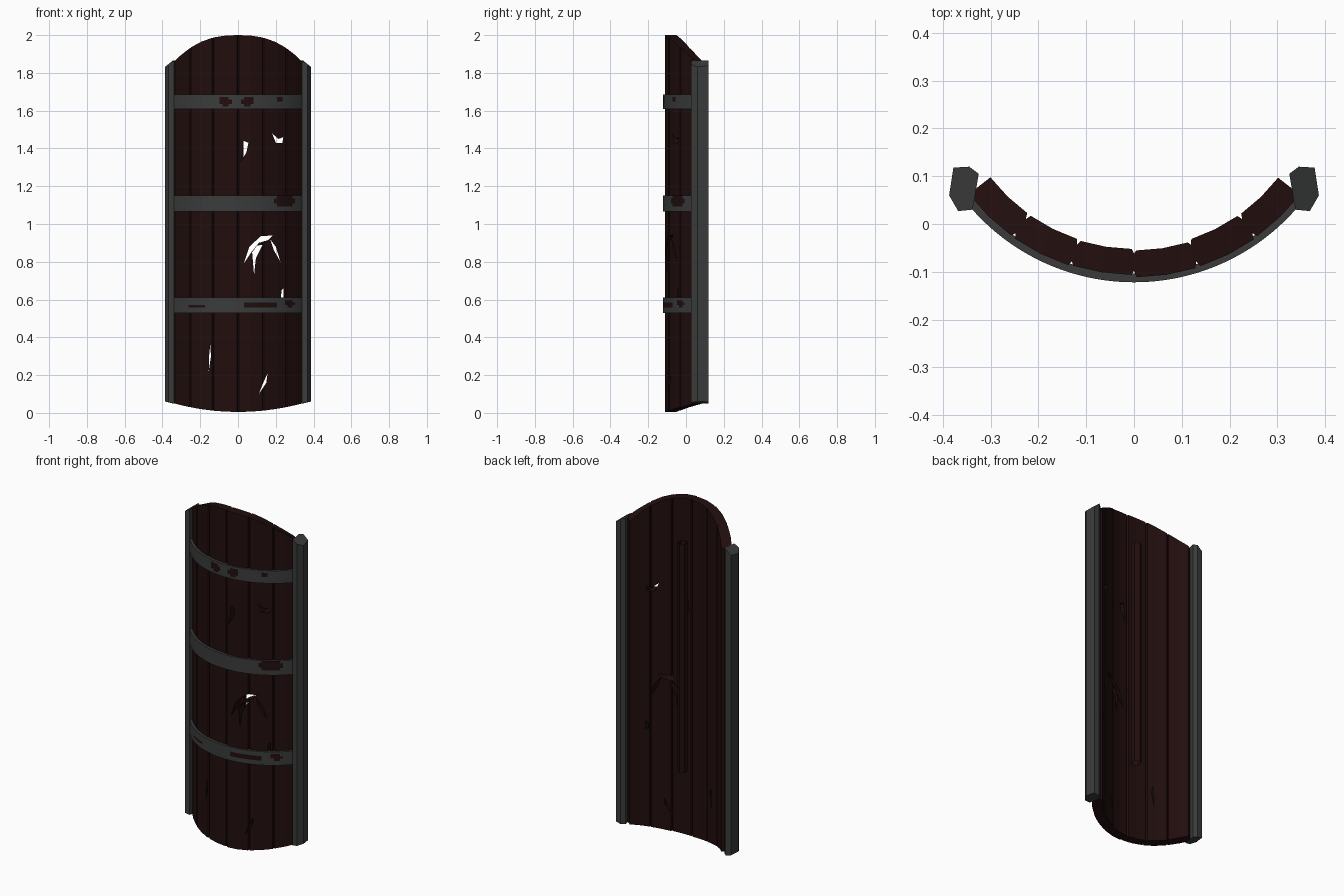
import bpy, bmesh, math, random

if "Cube" in bpy.data.objects:
    bpy.data.objects.remove(bpy.data.objects["Cube"])
random.seed(4)

CY = 0.33                      # centre of the shield's curve, in y
R_OUT, R_IN = 0.44, 0.382      # front and back radius of the wood


def material(name, rgb):
    m = bpy.data.materials.new(name)
    m.diffuse_color = (*rgb, 1)
    m.use_nodes = True
    m.node_tree.nodes["Principled BSDF"].inputs["Base Color"].default_value = m.diffuse_color
    return m


WOOD = material("dark red wood", (0.0155, 0.0042, 0.0042))
IRON = material("dark iron", (0.043, 0.044, 0.044))


def finish(name, bm, mats):
    bmesh.ops.recalc_face_normals(bm, faces=bm.faces[:])
    me = bpy.data.meshes.new(name)
    bm.to_mesh(me)
    bm.free()
    for m in mats:
        me.materials.append(m)
    ob = bpy.data.objects.new(name, me)
    bpy.context.collection.objects.link(ob)
    return ob


def curved_slab(name, cols, rows, z_low, z_high, mats, rule=None):
    """Closed slab around the curve; cols = (angle, outer r, inner r)."""
    bm = bmesh.new()
    n = len(cols)
    grid = [[], []]
    for side in (0, 1):
        for c in cols:
            a, r = c[0], c[1 + side]
            x = math.sin(a) * R_OUT
            lo, hi = z_low(x), z_high(x)
            grid[side].append([bm.verts.new((math.sin(a) * r, CY - math.cos(a) * r,
                                             lo + (hi - lo) * k / rows))
                               for k in range(rows + 1)])
    o, i = grid
    for c in range(n - 1):
        for g in (o, i):
            for k in range(rows):
                f = bm.faces.new((g[c][k], g[c + 1][k], g[c + 1][k + 1], g[c][k + 1]))
                if rule and g is o:
                    p = f.calc_center_median()
                    f.material_index = rule(p.x, p.z)
        for k in (0, rows):
            bm.faces.new((o[c][k], o[c + 1][k], i[c + 1][k], i[c][k]))
    for c in (0, n - 1):
        for k in range(rows):
            bm.faces.new((o[c][k], o[c][k + 1], i[c][k + 1], i[c][k]))
    return finish(name, bm, mats)


def prism(name, pts, place, low, high, mats, caps=True):
    """Extrude a 2D outline; place(u, v, t) gives the point, low/high may vary."""
    bm = bmesh.new()
    a = [bm.verts.new(place(u, v, low(u))) for u, v in pts]
    b = [bm.verts.new(place(u, v, high(u))) for u, v in pts]
    for k in range(len(pts)):
        j = (k + 1) % len(pts)
        bm.faces.new((a[k], a[j], b[j], b[k]))
    if caps:
        bm.faces.new(a)
        bm.faces.new(b)
    return finish(name, bm, mats)


# Board: six planks with grooves between them
PLANKS, HALF = 6, math.radians(53)
step = 2 * HALF / PLANKS
cols = []
for p in range(PLANKS):
    a0 = -HALF + p * step
    d_out, d_in = random.uniform(-0.004, 0.002), random.uniform(-0.003, 0.005)
    if p:
        cols.append((a0, R_OUT - 0.012, R_IN + 0.01))
    for t in (0.04, 0.5, 0.96):
        cols.append((a0 + t * step, R_OUT + d_out, R_IN + d_in))
board = curved_slab("plank_board", cols, 1,
                    lambda x: 0.005 + 0.045 * (x / 0.34) ** 2,
                    lambda x: 2.0 - 0.14 * abs(x / 0.34) ** 2.5, [WOOD])

# Splits and holes broken through the planks (outlines in x, z)
cracks = [
    [(0.03, 0.79), (0.06, 0.88), (0.12, 0.935), (0.185, 0.94), (0.16, 0.915),
     (0.11, 0.9), (0.07, 0.85)],
    [(0.075, 0.85), (0.085, 0.73), (0.095, 0.82), (0.13, 0.89), (0.1, 0.885)],
    [(0.17, 0.92), (0.19, 0.86), (0.225, 0.8), (0.2, 0.88)],
    [(0.015, 1.33), (0.045, 1.38), (0.055, 1.43), (0.03, 1.44), (0.025, 1.39)],
    [(0.18, 1.48), (0.2, 1.43), (0.235, 1.43), (0.24, 1.46), (0.215, 1.45)],
    [(-0.155, 0.22), (-0.143, 0.3), (-0.147, 0.36), (-0.153, 0.3)],
    [(0.11, 0.1), (0.15, 0.16), (0.157, 0.21), (0.138, 0.17)],
    [(0.228, 0.61), (0.24, 0.61), (0.24, 0.66), (0.23, 0.65)],
]
for pts in cracks:
    cutter = prism("crack_cutter", pts, lambda u, v, t: (u, t, v),
                   lambda u: -0.25, lambda u: 0.1, [WOOD])
    cutter.hide_render = True
    mod = board.modifiers.new("crack", 'BOOLEAN')
    mod.operation, mod.solver, mod.object = 'DIFFERENCE', 'EXACT', cutter
    bpy.context.view_layer.objects.active = board
    bpy.ops.object.modifier_apply(modifier=mod.name)
    bpy.data.objects.remove(cutter)

# Iron bands across the front, with worn patches (x, z, half width, half height)
patches = [(-0.07, 1.65, 0.032, 0.026), (0.05, 1.65, 0.03, 0.028),
           (0.22, 1.66, 0.02, 0.015), (0.245, 1.12, 0.06, 0.03),
           (0.12, 0.57, 0.09, 0.016), (-0.22, 0.565, 0.04, 0.01),
           (0.27, 0.58, 0.025, 0.02)]


def worn(x, z):
    return int(any(((x - px) / w) ** 2 + ((z - pz) / h) ** 2 < 1
                   for px, pz, w, h in patches))


BAND = math.radians(50)
band_cols = [(-BAND + 2 * BAND * k / 48, 0.452, 0.434) for k in range(49)]
for label, z0, z1 in (("lower", 0.53, 0.61), ("middle", 1.065, 1.15), ("upper", 1.61, 1.685)):
    curved_slab(label + "_iron_band", band_cols, 6,
                lambda x: z0, lambda x: z1, [IRON, WOOD], worn)

# Iron edge rails, six-sided, with ends sloping outward
rail = [(0.325, 0.105), (0.345, 0.12), (0.378, 0.118), (0.387, 0.06),
        (0.368, 0.027), (0.338, 0.03)]
for label, s in (("left", -1), ("right", 1)):
    prism(label + "_edge_rail", rail, lambda u, v, t: (s * u, v, t),
          lambda u: 0.05 + 0.25 * max(0, u - 0.345),
          lambda u: 1.865 - 0.8 * max(0, u - 0.345), [IRON])

# Hollow grip rod standing behind the board
ring = [(0.005 + 0.027 * math.cos(k * math.pi / 3 + 0.52),
         0.025 + 0.03 * math.sin(k * math.pi / 3 + 0.52)) for k in range(6)]
prism("grip_rod", ring, lambda u, v, t: (u, v, t),
      lambda u: 0.42, lambda u: 1.78, [WOOD], caps=False)
